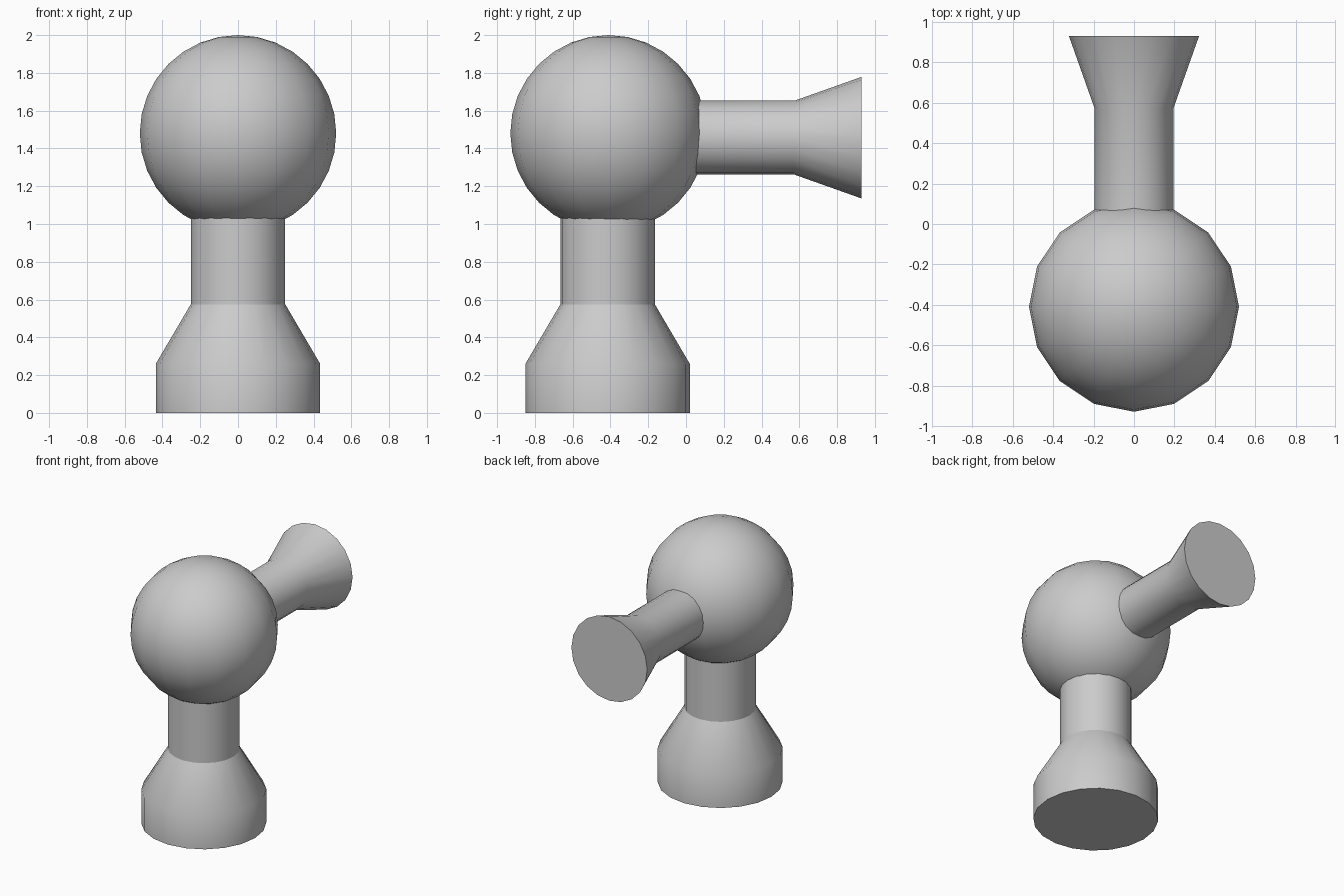
import bpy, bmesh, math
from mathutils import Matrix

if "Cube" in bpy.data.objects:
    bpy.data.objects.remove(bpy.data.objects["Cube"])


def finish(name, bm, angle):
    bmesh.ops.recalc_face_normals(bm, faces=bm.faces)
    mesh = bpy.data.meshes.new(name)
    bm.to_mesh(mesh)
    bm.free()
    obj = bpy.data.objects.new(name, mesh)
    bpy.context.collection.objects.link(obj)
    bpy.ops.object.select_all(action='DESELECT')
    obj.select_set(True)
    bpy.context.view_layer.objects.active = obj
    bpy.ops.object.shade_smooth_by_angle(angle=math.radians(angle))
    return obj


def lathe(name, profile, matrix, sides=20):
    """Turn (radius, height) points around z, cap both ends, then place."""
    bm = bmesh.new()
    rings = []
    for r, h in profile:
        rings.append([bm.verts.new((r * math.cos(2 * math.pi * i / sides),
                                    r * math.sin(2 * math.pi * i / sides), h))
                      for i in range(sides)])
    for a, b in zip(rings, rings[1:]):
        for i in range(sides):
            j = (i + 1) % sides
            bm.faces.new((a[i], a[j], b[j], b[i]))
    bm.faces.new(rings[0][::-1])
    bm.faces.new(rings[-1])
    bm.transform(matrix)
    return finish(name, bm, 40)


AXIS_Y = -0.415
upright = Matrix.Translation((0, AXIS_Y, 0))
backward = Matrix.Translation((0, 0, 1.457)) @ Matrix.Rotation(-math.pi / 2, 4, 'X')

# Base with tapered shoulder, and the neck standing on it
lathe("base", [(0.435, 0), (0.435, 0.26), (0.25, 0.575)], upright)
lathe("neck", [(0.25, 0.575), (0.25, 1.08)], upright)

# Ball
bm = bmesh.new()
bmesh.ops.create_uvsphere(bm, u_segments=16, v_segments=16, radius=0.52,
                          matrix=Matrix.Translation((0, -0.41, 1.48)))
finish("ball", bm, 60)

# Flared arm reaching to the back
lathe("flared_arm", [(0.196, 0.0), (0.196, 0.575), (0.322, 0.93)], backward)
